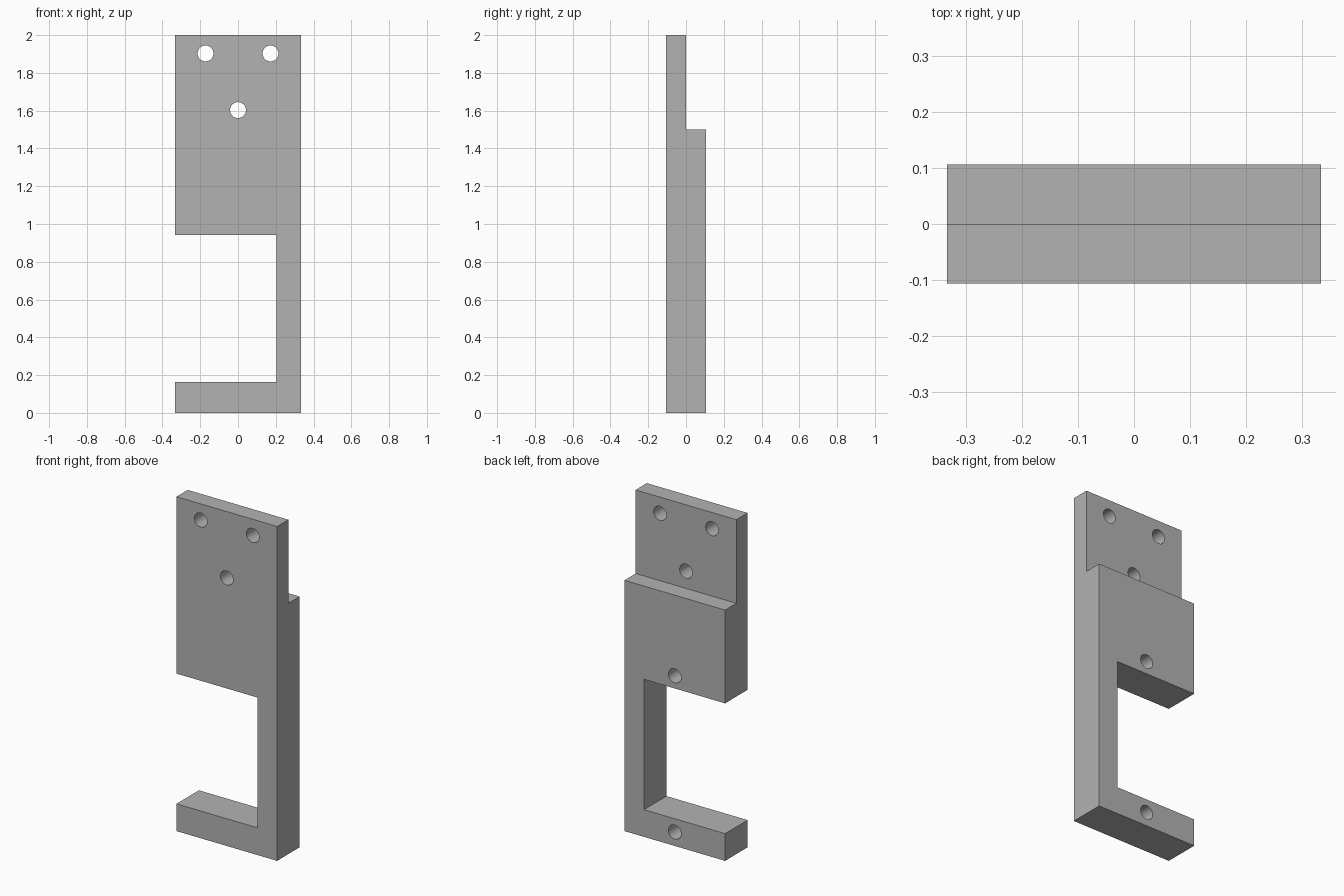
import bpy, bmesh, math
from mathutils import Matrix

if "Cube" in bpy.data.objects:
    bpy.data.objects.remove(bpy.data.objects["Cube"])

W, D, H = 0.333, 0.106, 2.0        # half width, half depth, height
STEP_Z, ARM_X = 1.5, 0.203         # back step height, inner side of the upright
GAP_LOW, GAP_HIGH = 0.163, 0.942   # opening between lower arm and upper block
HOLE_R = 0.042

grey = bpy.data.materials.new("grey")
grey.diffuse_color = (0.45, 0.45, 0.45, 1)
grey.use_nodes = True
grey.node_tree.nodes["Principled BSDF"].inputs["Base Color"].default_value = grey.diffuse_color


def make_object(name, bm):
    bmesh.ops.recalc_face_normals(bm, faces=bm.faces)
    mesh = bpy.data.meshes.new(name)
    bm.to_mesh(mesh)
    bm.free()
    obj = bpy.data.objects.new(name, mesh)
    bpy.context.collection.objects.link(obj)
    mesh.materials.append(grey)
    return obj


def cut(target, cutter):
    mod = target.modifiers.new(cutter.name, 'BOOLEAN')
    mod.operation = 'DIFFERENCE'
    mod.solver = 'EXACT'
    mod.object = cutter
    bpy.context.view_layer.objects.active = target
    bpy.ops.object.modifier_apply(modifier=mod.name)
    bpy.data.objects.remove(cutter)


def box(name, x0, x1, y0, y1, z0, z1):
    bm = bmesh.new()
    bmesh.ops.create_cube(bm, size=1)
    for v in bm.verts:
        v.co = ((x0, x1)[v.co.x > 0], (y0, y1)[v.co.y > 0], (z0, z1)[v.co.z > 0])
    return make_object(name, bm)


def bore(name, x, z, y0, y1):
    bm = bmesh.new()
    place = Matrix.Translation((x, (y0 + y1) / 2, z)) @ Matrix.Rotation(math.pi / 2, 4, 'X')
    bmesh.ops.create_cone(bm, cap_ends=True, segments=40, radius1=HOLE_R,
                          radius2=HOLE_R, depth=y1 - y0, matrix=place)
    return make_object(name, bm)


# Bracket body: stepped side profile extruded across the width
bm = bmesh.new()
profile = [(-D, 0), (D, 0), (D, STEP_Z), (0, STEP_Z), (0, H), (-D, H)]
face = bm.faces.new([bm.verts.new((-W, y, z)) for y, z in profile])
side = bmesh.ops.extrude_face_region(bm, geom=[face])
bmesh.ops.translate(bm, vec=(2 * W, 0, 0),
                    verts=[g for g in side["geom"] if isinstance(g, bmesh.types.BMVert)])
bracket = make_object("bracket", bm)

# Side opening
cut(bracket, box("opening", -1, ARM_X, -1, 1, GAP_LOW, GAP_HIGH))

# Through holes in the thin mounting plate
for x, z in [(-0.172, 1.903), (0.172, 1.903), (0, 1.603)]:
    cut(bracket, bore("mounting_hole", x, z, -0.3, 0.3))

# Blind holes in the back, above and below the opening
for z in (0.083, 1.018):
    cut(bracket, bore("blind_hole", 0, z, 0, 0.3))

# Smooth bores, sharp edges
bpy.ops.object.select_all(action='DESELECT')
bracket.select_set(True)
bpy.context.view_layer.objects.active = bracket
bpy.ops.object.shade_smooth_by_angle(angle=math.radians(30))
